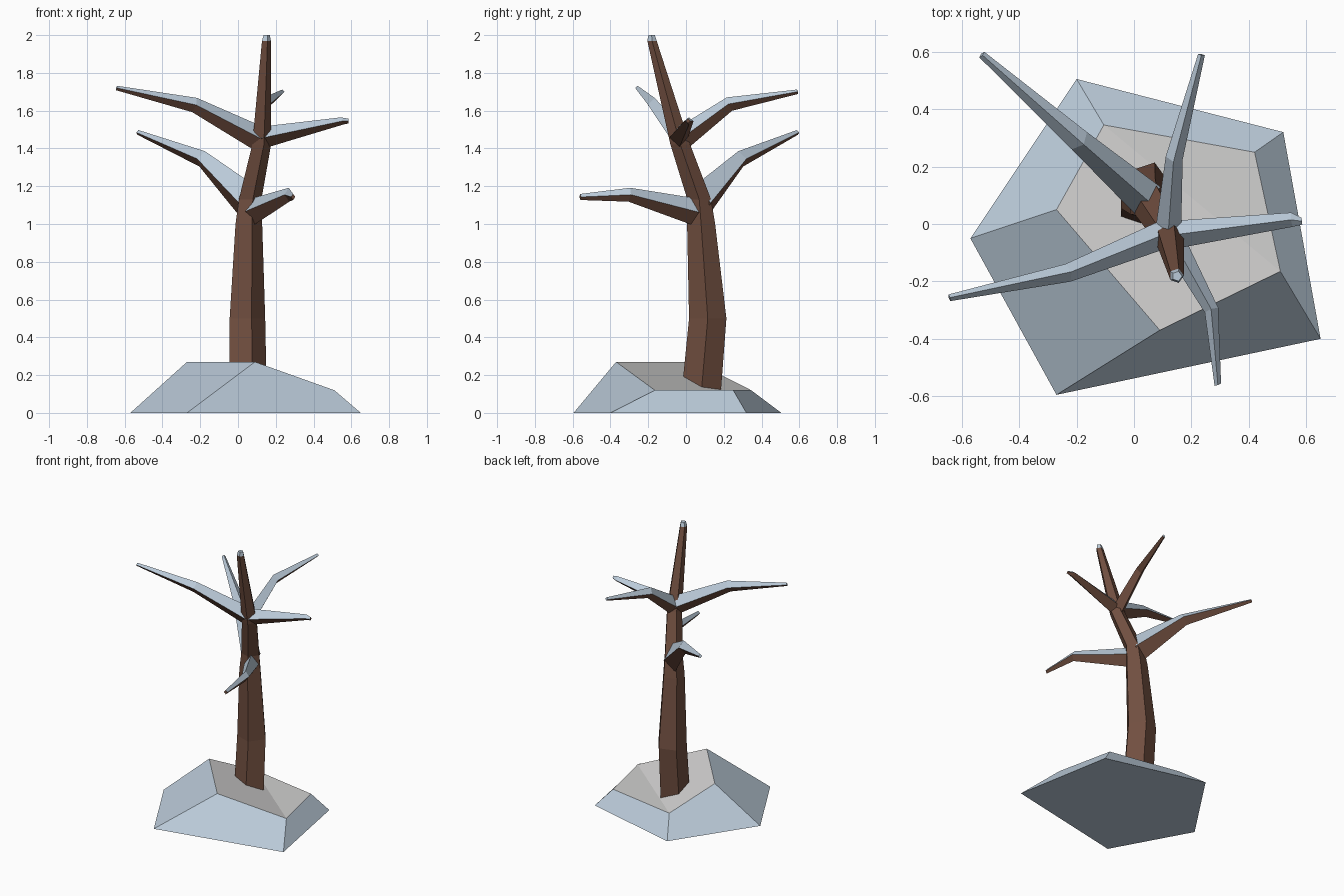
import bpy, bmesh, math
from mathutils import Vector

if "Cube" in bpy.data.objects:
    bpy.data.objects.remove(bpy.data.objects["Cube"])


def material(name, rgb):
    m = bpy.data.materials.new(name)
    m.diffuse_color = (*rgb, 1)
    m.use_nodes = True
    m.node_tree.nodes["Principled BSDF"].inputs["Base Color"].default_value = m.diffuse_color
    return m


bark = material("brown bark", (0.165, 0.078, 0.051))
frost = material("pale blue snow", (0.50, 0.60, 0.70))
ground = material("light grey ground", (0.64, 0.635, 0.63))


def finish(bm, name, mats, rule):
    """Make an object and colour its faces by a rule."""
    bmesh.ops.recalc_face_normals(bm, faces=bm.faces)
    bm.normal_update()
    for f in bm.faces:
        f.material_index = rule(f)
    me = bpy.data.meshes.new(name)
    bm.to_mesh(me)
    bm.free()
    for m in mats:
        me.materials.append(m)
    ob = bpy.data.objects.new(name, me)
    bpy.context.collection.objects.link(ob)
    return ob


def loft(name, rings, rule):
    """Skin a list of point rings and cap both ends."""
    bm = bmesh.new()
    vs = [[bm.verts.new(p) for p in r] for r in rings]
    n = len(vs[0])
    for a, b in zip(vs, vs[1:]):
        for i in range(n):
            j = (i + 1) % n
            bm.faces.new((a[i], a[j], b[j], b[i]))
    bm.faces.new(vs[0][::-1])
    bm.faces.new(vs[-1])
    return finish(bm, name, (bark, frost), rule)


# Rock mound: five sloping sides, tilted top with a flat rear corner
low = [(-.57, -.05, 0), (-.27, -.595, 0), (.65, -.40, 0), (.52, .32, 0), (-.20, .505, 0)]
top = [(-.27, .05, .27), (.09, -.37, .27), (.51, -.165, .12), (.42, .25, .12), (-.105, .345, .12)]
bm = bmesh.new()
lo = [bm.verts.new(p) for p in low]
hi = [bm.verts.new(p) for p in top]
for i in range(5):
    j = (i + 1) % 5
    bm.faces.new((lo[i], lo[j], hi[j], hi[i]))
bm.faces.new(lo[::-1])
tops = [bm.faces.new((hi[0], hi[1], hi[2], hi[4])), bm.faces.new((hi[2], hi[3], hi[4]))]
finish(bm, "rock_mound", (frost, ground), lambda f: int(f in tops))

# Trunk: five-sided, bending and tapering, with a snowy tip (x, y, z, radius)
path = [(.043, .08, .10, .109), (.04, .115, .50, .104), (.05, .08, 1.0, .078),
        (.058, .07, 1.13, .066), (.12, -.03, 1.42, .055), (.148, -.18, 1.97, .026),
        (.15, -.182, 2.0, .018)]
rings = [[(x + r * math.cos(math.tau * i / 5), y + r * math.sin(math.tau * i / 5), z)
          for i in range(5)] for x, y, z, r in path]
loft("trunk", rings, lambda f: int(f.calc_center_median().z > 1.975))


# Branches: four-sided diamonds, snow on the upper faces
def branch(name, stations):
    """stations: (x, y, z, half width, half height)"""
    pts = [Vector(s[:3]) for s in stations]
    flat = pts[-1] - pts[0]
    side0 = Vector((flat.y, -flat.x, 0)).normalized()
    rings = []
    for k, s in enumerate(stations):
        t = (pts[min(k + 1, len(pts) - 1)] - pts[max(k - 1, 0)]).normalized()
        # the root ring stays upright so it merges with the trunk
        up = Vector((0, 0, 1)) if k == 0 else side0.cross(t).normalized()
        w, h = s[3:]
        rings.append([pts[k] + side0 * w, pts[k] + up * h, pts[k] - side0 * w, pts[k] - up * h])
    loft(name, rings, lambda f: int(f.normal.z > 0.1))


branch("lower_back_branch", [(.05, .08, 1.11, .065, .12), (-.19, .29, 1.345, .04, .045),
                             (-.53, .59, 1.485, .013, .013)])
branch("lower_front_branch", [(.07, .06, 1.06, .05, .075), (.27, -.30, 1.155, .025, .037),
                              (.292, -.56, 1.143, .012, .016)])
branch("upper_left_branch", [(.12, -.03, 1.445, .05, .075), (-.23, -.17, 1.63, .032, .04),
                             (-.643, -.257, 1.72, .012, .012)])
branch("upper_right_branch", [(.12, -.04, 1.455, .05, .06), (.55, .015, 1.545, .025, .02),
                              (.585, .01, 1.545, .012, .012)])
branch("upper_back_branch", [(.12, -.02, 1.45, .045, .075), (.14, .23, 1.635, .03, .038),
                             (.235, .59, 1.70, .012, .012)])
